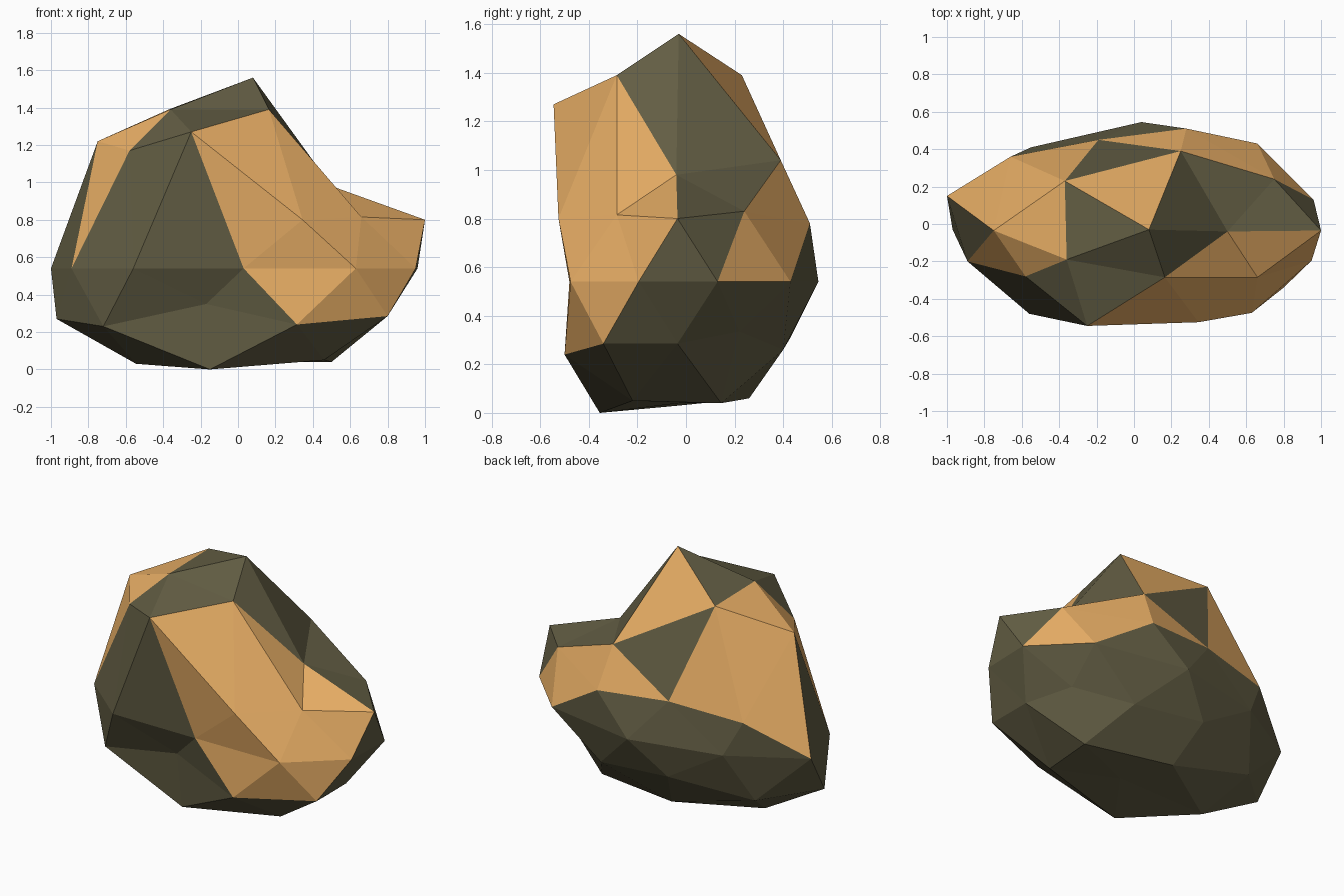
import bpy, bmesh

if "Cube" in bpy.data.objects:
    bpy.data.objects.remove(bpy.data.objects["Cube"])

# Rock rings, counter-clockwise from +x, top to bottom
top = (.08, -.03, 1.56)
crown = [(.50, -.04, .98), (.25, .39, 1.04), (-.37, .23, 1.39), (-.36, -.19, 1.39), (.165, -.285, 1.39)]
upper = [(1, -.035, .80), (.75, .24, .83), (.28, .51, .78), (-.19, .45, .81), (-.66, .36, .76),
         (-.75, -.035, 1.22), (-.58, -.28, 1.17), (-.25, -.545, 1.27), (.345, -.525, .80), (.66, -.285, .815)]
waist = [(.96, .13), (.66, .43), (.04, .545), (-.55, .41), (-1, .15),
         (-.89, -.2), (-.56, -.48), (.03, -.48), (.63, -.475), (.95, -.195)]
lower = [(.80, -.035, .285), (.66, .22, .335), (.33, .40, .26), (-.17, .43, .31), (-.67, .25, .22),
         (-.97, -.03, .27), (-.72, -.33, .23), (-.17, -.38, .35), (.315, -.50, .24), (.80, -.34, .285)]
foot = [(.5, .145, .04), (-.08, .26, .06), (-.545, -.03, .03), (-.15, -.355, 0), (.46, -.22, .05)]
bottom = (.08, -.03, .04)

bm = bmesh.new()


def ring(points):
    return [bm.verts.new(p) for p in points]


def add(a, b, c, tan):
    bm.faces.new((a, b, c)).material_index = int(tan)


def cap(pole, small, big, shift, tip_tan, side_tan):
    """Pole, ring of five and ring of ten, joined by triangles."""
    for j in range(5):
        a, b = small[j], small[(j + 1) % 5]
        u, v, w = (big[(2 * j + shift + i) % 10] for i in range(3))
        add(pole, a, b, tip_tan[j] == "1")
        for tri, flag in zip(((a, u, v), (a, v, b), (b, v, w)), side_tan[3 * j:3 * j + 3]):
            add(*tri, flag == "1")


def band(ten, mid, tan):
    """Zigzag band between a ring of ten and the waist."""
    for k in range(10):
        add(ten[k], mid[k - 1], mid[k], tan[2 * k] == "1")
        add(ten[k], mid[k], ten[(k + 1) % 10], tan[2 * k + 1] == "1")


c, u, l, f = ring(crown), ring(upper), ring(lower), ring(foot)
w = ring([(x, y, .54) for x, y in waist])
t, b = ring([top, bottom])

# Facets; 1 marks a tan facet, 0 a dark one
cap(t, c, u, 0, "01000", "001" "101" "111" "001" "111")
band(u, w, "00" "11" "00" "00" "01" "01" "00" "01" "11" "11")
band(l, w, "0" * 16 + "1110")
cap(b, f, l, 1, "0" * 5, "0" * 15)
bmesh.ops.recalc_face_normals(bm, faces=bm.faces)

mesh = bpy.data.meshes.new("rock")
bm.to_mesh(mesh)
bm.free()
for name, colour in (("dark_stone", (.125, .112, .058, 1)), ("tan_stone", (.80, .42, .13, 1))):
    mat = bpy.data.materials.new(name)
    mat.diffuse_color = colour
    mat.use_nodes = True
    mat.node_tree.nodes["Principled BSDF"].inputs["Base Color"].default_value = mat.diffuse_color
    mesh.materials.append(mat)
bpy.context.collection.objects.link(bpy.data.objects.new("rock", mesh))
